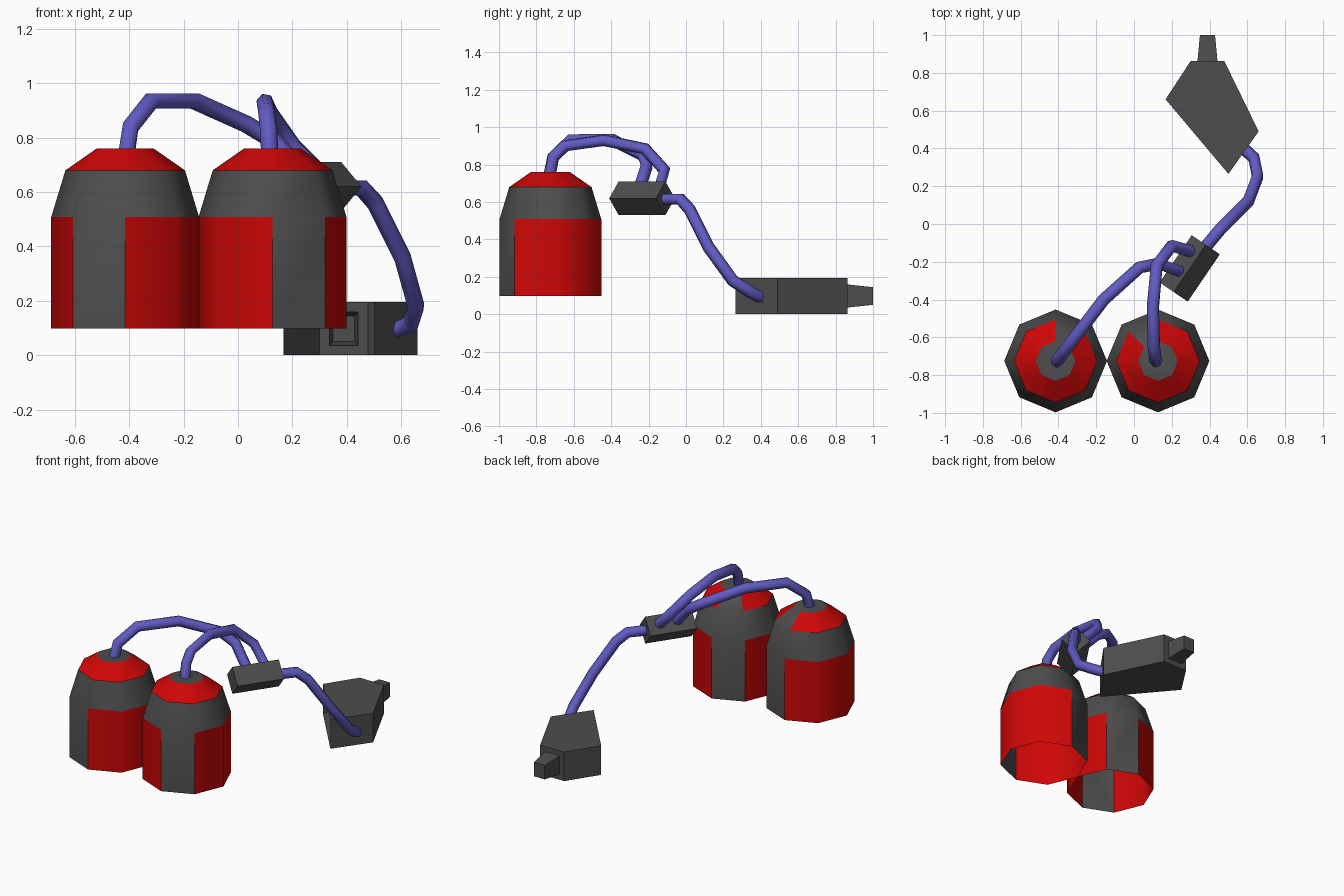
import bpy, math
from mathutils import Vector

if "Cube" in bpy.data.objects:
    bpy.data.objects.remove(bpy.data.objects["Cube"])


def material(name, rgb):
    m = bpy.data.materials.new(name)
    m.diffuse_color = (*rgb, 1)
    m.use_nodes = True
    m.node_tree.nodes["Principled BSDF"].inputs["Base Color"].default_value = m.diffuse_color
    return m


RED = material("red", (0.62, 0.002, 0.002))
VIOLET = material("violet", (0.12, 0.105, 0.54))
GREY = material("dark_grey", (0.075, 0.075, 0.075))


def mesh_object(name, verts, faces, mat=GREY, smooth=False):
    me = bpy.data.meshes.new(name)
    used = sorted({i for f in faces for i in f})
    remap = {old: new for new, old in enumerate(used)}
    me.from_pydata([verts[i] for i in used], [], [[remap[i] for i in f] for f in faces])
    ob = bpy.data.objects.new(name, me)
    bpy.context.collection.objects.link(ob)
    me.materials.append(mat)
    if smooth:
        bpy.ops.object.select_all(action='DESELECT')
        bpy.context.view_layer.objects.active = ob
        ob.select_set(True)
        bpy.ops.object.shade_smooth_by_angle(angle=math.radians(50))
    return ob


# Tanks: eight-sided shells, open below, with grey and red panels
PROFILE = [(0.272, 0.098), (0.272, 0.508), (0.22, 0.68), (0.105, 0.76)]


def tank(name, cx, cy, gap):
    verts = [(cx + r * math.cos(k * math.pi / 4), cy + r * math.sin(k * math.pi / 4), z)
             for r, z in PROFILE for k in range(8)]
    groups = {"lower_panels": [], "lid_panels": [], "grey_shell": []}
    for ring in range(3):
        for k in range(8):
            n = (k + 1) % 8
            quad = (ring * 8 + k, ring * 8 + n, ring * 8 + 8 + n, ring * 8 + 8 + k)
            if ring == 0 and k not in (gap, gap + 4):
                key = "lower_panels"
            elif ring == 2 and k != gap:
                key = "lid_panels"
            else:
                key = "grey_shell"
            groups[key].append(quad)
    groups["grey_shell"].append(tuple(range(24, 32)))
    for key, faces in groups.items():
        mesh_object(f"{name}_{key}", verts, faces, GREY if key == "grey_shell" else RED, True)


tank("left_tank", -0.415, -0.725, 1)
tank("right_tank", 0.127, -0.725, 2)

# Junction box: square bar resting on its edge
near, far = Vector((0.21, -0.36, 0.62)), Vector((0.38, -0.11, 0.62))
axis = (far - near).normalized()
side, up = axis.cross(Vector((0, 0, 1))) * 0.09, Vector((0, 0, 0.09))
box = [c + d for c in (near, far) for d in (side, up, -side, -up)]
mesh_object("junction_box", box,
            [(3, 2, 1, 0), (4, 5, 6, 7)] + [(i, (i + 1) % 4, (i + 1) % 4 + 4, i + 4) for i in range(4)])

# Housing: five-sided tray, open on its long front-left side, back wall left for the nozzle
plan = [(0.50, 0.265), (0.66, 0.49), (0.478, 0.863), (0.30, 0.863), (0.167, 0.66)]
verts = [(x, y, z) for z in (0.0, 0.195) for x, y in plan]
mesh_object("housing", verts,
            [(4, 3, 2, 1, 0), (5, 6, 7, 8, 9)] + [(i, i + 1, i + 6, i + 5) for i in (0, 1, 3)])

# Nozzle: back wall with a square hole leading into a hollow tapered plug
corners = [(-1, -1), (1, -1), (1, 1), (-1, 1)]
nozzle = [(0.389 + sx * w, y, 0.0975 + sz * h)
          for w, h, y in ((0.089, 0.0975, 0.863), (0.053, 0.062, 0.863), (0.04, 0.047, 1.0))
          for sx, sz in corners]
mesh_object("nozzle", nozzle,
            [(11, 10, 9, 8)] + [(r + i + 4, r + (i + 1) % 4 + 4, r + (i + 1) % 4, r + i)
                                for r in (0, 4) for i in range(4)])


# Hoses: six-sided tubes along short paths
def hose(name, points):
    cu = bpy.data.curves.new(name, 'CURVE')
    cu.dimensions = '3D'
    cu.bevel_depth = 0.033
    cu.bevel_resolution = 1
    cu.use_fill_caps = True
    sp = cu.splines.new('POLY')
    sp.points.add(len(points) - 1)
    for p, co in zip(sp.points, points):
        p.co = (*co, 1)
    cu.materials.append(VIOLET)
    bpy.context.collection.objects.link(bpy.data.objects.new(name, cu))


hose("left_hose", [(-0.41, -0.73, 0.74), (-0.395, -0.71, 0.84), (-0.32, -0.61, 0.935),
                   (-0.16, -0.40, 0.935), (0.03, -0.23, 0.85), (0.13, -0.21, 0.79),
                   (0.24, -0.25, 0.67)])
hose("right_hose", [(0.117, -0.73, 0.74), (0.112, -0.71, 0.84), (0.105, -0.65, 0.90),
                    (0.10, -0.44, 0.93), (0.12, -0.22, 0.885), (0.20, -0.115, 0.77),
                    (0.30, -0.145, 0.67)])
hose("outlet_hose", [(0.38, -0.12, 0.615), (0.455, -0.03, 0.615), (0.505, 0.02, 0.56),
                     (0.605, 0.12, 0.36), (0.655, 0.25, 0.18), (0.635, 0.35, 0.115),
                     (0.58, 0.40, 0.09)])
